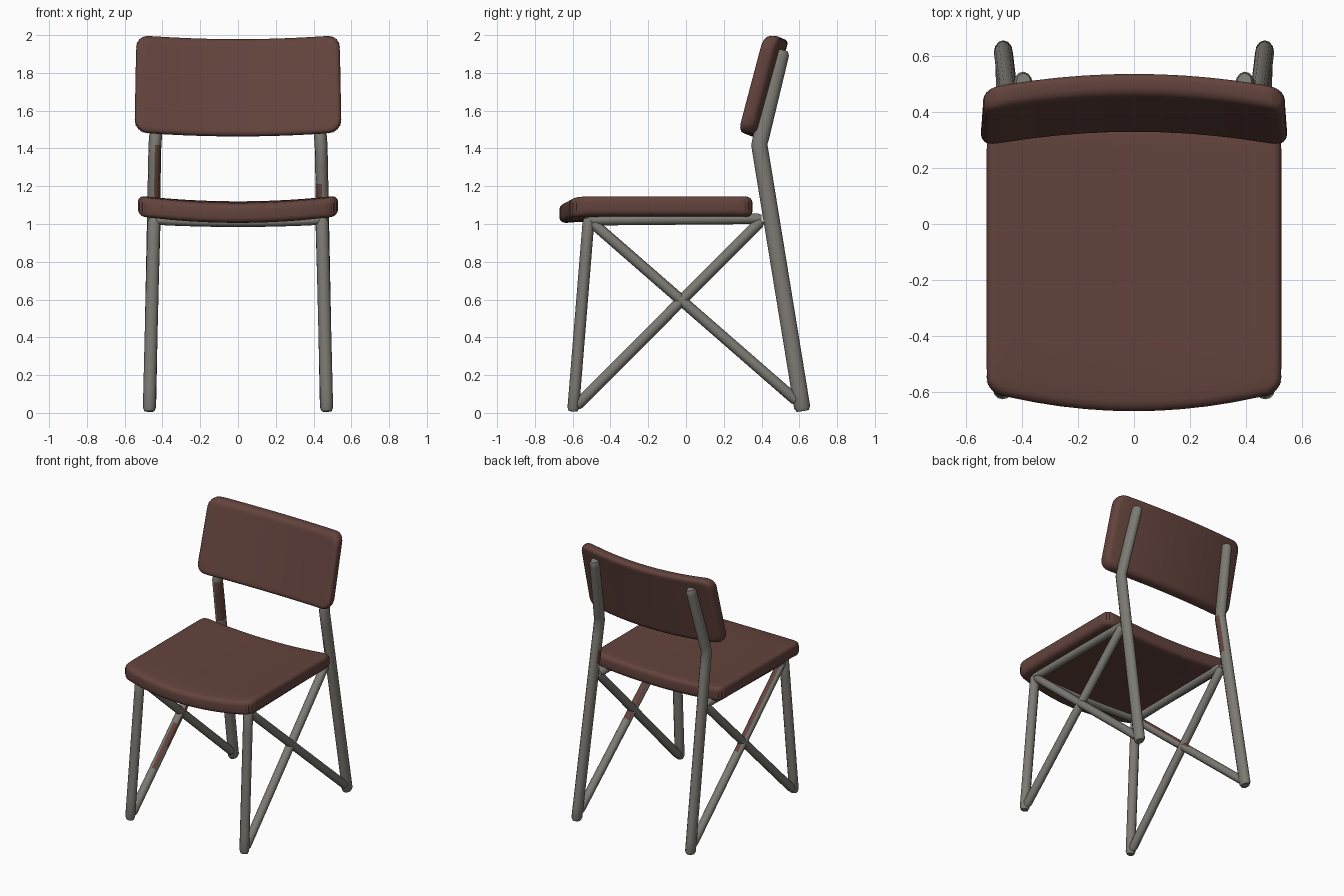
import bpy, bmesh, math
from mathutils import Vector

if "Cube" in bpy.data.objects:
    bpy.data.objects.remove(bpy.data.objects["Cube"])


def material(name, rgb):
    m = bpy.data.materials.new(name)
    m.diffuse_color = (*rgb, 1)
    m.use_nodes = True
    m.node_tree.nodes["Principled BSDF"].inputs["Base Color"].default_value = m.diffuse_color
    return m


BROWN = material("brown leather", (0.125, 0.056, 0.046))
GREY = material("warm grey metal", (0.2, 0.195, 0.17))


def finish(bm, name, mats):
    bmesh.ops.recalc_face_normals(bm, faces=bm.faces)
    me = bpy.data.meshes.new(name)
    bm.to_mesh(me)
    bm.free()
    for m in mats:
        me.materials.append(m)
    ob = bpy.data.objects.new(name, me)
    bpy.context.collection.objects.link(ob)
    bpy.ops.object.select_all(action='DESELECT')
    ob.select_set(True)
    bpy.context.view_layer.objects.active = ob
    bpy.ops.object.shade_smooth_by_angle(angle=math.radians(40))
    return ob


def slab(name, size, thin, corner, edge, deform, cuts=12):
    """Padded slab with rounded corners and edges, cut into strips and bent."""
    bm = bmesh.new()
    bmesh.ops.create_cube(bm, size=1)
    for v in bm.verts:
        v.co = Vector(v.co[i] * size[i] for i in range(3))
    along = [e for e in bm.edges
             if abs((e.verts[0].co - e.verts[1].co)[thin]) > 1e-4]
    bmesh.ops.bevel(bm, geom=along, offset=corner, segments=4, profile=0.5,
                    affect='EDGES')
    h = size[thin] / 2
    rims = [e for e in bm.edges
            if all(abs(abs(v.co[thin]) - h) < 1e-4 for v in e.verts)]
    bmesh.ops.bevel(bm, geom=rims, offset=edge, segments=4, profile=0.5,
                    affect='EDGES')
    for axis in [a for a in range(3) if a != thin]:
        no = Vector((0, 0, 0))
        no[axis] = 1
        for i in range(1, cuts):
            co = no * size[axis] * (i / cuts - 0.5)
            bmesh.ops.bisect_plane(bm, geom=bm.verts[:] + bm.edges[:] + bm.faces[:],
                                   plane_co=co, plane_no=no, dist=1e-4)
    for v in bm.verts:
        v.co = deform(v.co.copy())
    return finish(bm, name, [BROWN])


def tube(name, path, rx, rb, brown=None, steps=8, sides=12):
    """Oval tube along a path with slightly tapered ends."""
    path = [Vector(p) for p in path]
    pts = []
    for a, b in zip(path, path[1:]):
        pts += [a.lerp(b, i / steps) for i in range(steps)]
    pts.append(path[-1])
    scales = [1] * len(pts)
    for end, nxt in ((0, 1), (-1, -2)):
        d = (pts[nxt] - pts[end]).normalized() * 0.02
        extra = pts[end] + d
        if end == 0:
            pts.insert(1, extra)
            scales = [0.75] + scales
        else:
            pts.insert(len(pts) - 1, extra)
            scales = scales + [0.75]
    bm = bmesh.new()
    rings = []
    for i, p in enumerate(pts):
        t = (pts[min(i + 1, len(pts) - 1)] - pts[max(i - 1, 0)]).normalized()
        ref = Vector((1, 0, 0)) if abs(t.x) < 0.7 else Vector((0, 1, 0))
        u = (ref - t * ref.dot(t)).normalized()
        w = t.cross(u)
        rings.append([bm.verts.new(p + scales[i] * (
            u * rx * math.cos(2 * math.pi * k / sides)
            + w * rb * math.sin(2 * math.pi * k / sides))) for k in range(sides)])
    for r, s in zip(rings, rings[1:]):
        for k in range(sides):
            j = (k + 1) % sides
            bm.faces.new((r[k], r[j], s[j], s[k]))
    bm.faces.new(rings[0])
    bm.faces.new(rings[-1])
    bmesh.ops.recalc_face_normals(bm, faces=bm.faces)
    if brown:
        for f in bm.faces:
            f.material_index = int(brown(f.calc_center_median(), f.normal))
    return finish(bm, name, [GREY, BROWN])


# Seat: dished across, with a bowed front edge
def bend_seat(c):
    u = min(1, abs(c.x) / 0.527)
    y = c.y - 0.125
    if y < -0.3:
        y -= 0.07 * (1 - u * u) * (-0.3 - y) / 0.3
    drop = 0.012 * max(0, (-0.52 - y) / 0.15)
    return Vector((c.x, y, 1.0975 + c.z - 0.03 * (1 - u * u) - drop))


slab("seat", (1.054, 0.95, 0.105), 2, 0.05, 0.03, bend_seat)


# Backrest: curved round the sitter and leaning back
def bend_back(c):
    u = c.x / 0.54
    z = 1.721 + c.z + 0.022 * u * u
    y = 0.375 + c.y - 0.058 * u * u + 0.265 * (z - 1.5)
    return Vector((c.x * (1 - 0.035 * c.z), y, z))


slab("backrest", (1.086, 0.085, 0.515), 1, 0.065, 0.03, bend_back)

# Frame, one set per side
for s, side in ((-1, "left"), (1, "right")):
    top = 1.41 if s < 0 else 1.2
    tube(side + "_back_leg",
         [(0.468 * s, 0.618, 0.01), (0.44 * s, 0.388, 1.42), (0.395 * s, 0.508, 1.92)],
         0.034, 0.043,
         lambda c, n: 1.1 < c.z < top and n.y < 0.3 and n.x * s < 0.2, steps=14)
    tube(side + "_front_leg",
         [(0.47 * s, -0.598, 0.008), (0.445 * s, -0.515, 1.03)], 0.034, 0.031)
    # Crossed braces
    tube(side + "_falling_brace",
         [(0.445 * s, -0.5, 1.01), (0.466 * s, 0.59, 0.06)], 0.03, 0.029,
         lambda c, n: 0.58 < c.z < 0.98 and n.z > 0.3 and n.x * s < 0.5)
    tube(side + "_rising_brace",
         [(0.468 * s, -0.58, 0.035), (0.44 * s, 0.4, 1.02)], 0.03, 0.029,
         lambda c, n: s < 0 and 0.35 < c.z < 0.6 and n.z > 0.1 and n.x > 0.1)
    # Rail under the seat side
    tube(side + "_seat_rail",
         [(0.445 * s, -0.52, 1.02), (0.437 * s, 0.4, 1.028)], 0.03, 0.028)

# Front rail, sagging to follow the seat
tube("front_rail",
     [(0.445 * k / 4, -0.515, 1.008 + 0.012 * (k / 4) ** 2) for k in range(-4, 5)],
     0.028, 0.024, steps=2)
